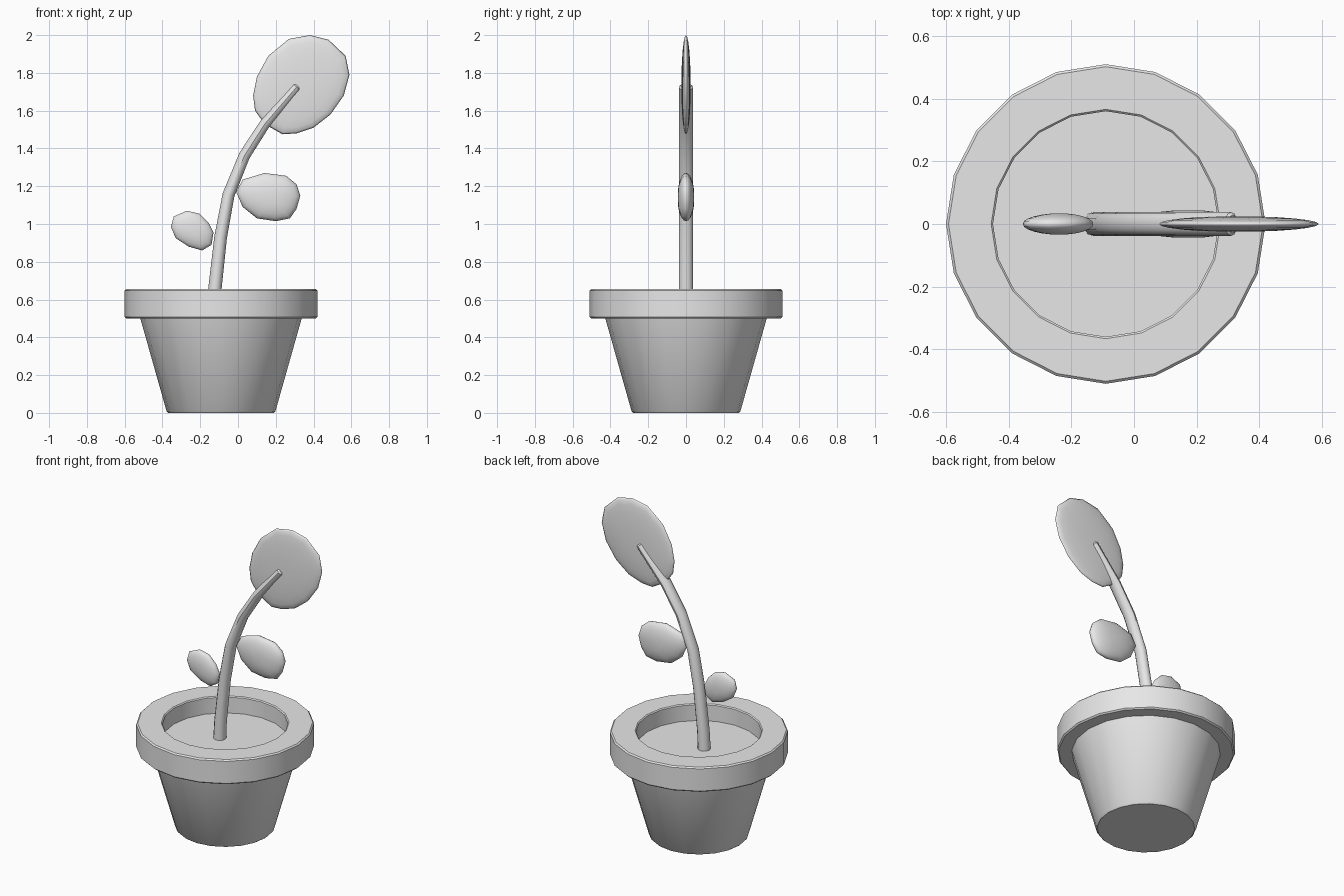
import bpy, bmesh
from math import sin, cos, pi, radians
from mathutils import Vector

cube = bpy.data.objects.get("Cube")
if cube:
    bpy.data.objects.remove(cube, do_unlink=True)

clay = bpy.data.materials.new("plain grey")
clay.use_nodes = True
clay.diffuse_color = (0.8, 0.8, 0.8, 1)
clay.node_tree.nodes["Principled BSDF"].inputs["Base Color"].default_value = clay.diffuse_color

POT_X = -0.09
SIDES = 20


def finish(name, bm, sharp_angle=35):
    """Clean up normals, smooth faces, keep hard edges and link the object."""
    bmesh.ops.recalc_face_normals(bm, faces=bm.faces)
    for face in bm.faces:
        face.smooth = True
    for edge in bm.edges:
        if edge.is_manifold:
            edge.smooth = edge.calc_face_angle() < radians(sharp_angle)
    mesh = bpy.data.meshes.new(name)
    bm.to_mesh(mesh)
    bm.free()
    mesh.materials.append(clay)
    obj = bpy.data.objects.new(name, mesh)
    bpy.context.collection.objects.link(obj)
    return obj


def loft(name, rings, closed=False, sharp_angle=35):
    """Skin a row of equal-length point rings; cap the ends or join them."""
    bm = bmesh.new()
    loops = [[bm.verts.new(p) for p in ring] for ring in rings]
    pairs = list(zip(loops, loops[1:]))
    if closed:
        pairs.append((loops[-1], loops[0]))
    else:
        bm.faces.new(loops[0])
        bm.faces.new(loops[-1])
    for low, high in pairs:
        for i in range(len(low)):
            j = (i + 1) % len(low)
            bm.faces.new((low[i], low[j], high[j], high[i]))
    return finish(name, bm, sharp_angle)


def lathe(name, profile, closed=False):
    """Turn (radius, height) points around the pot axis."""
    angles = [2 * pi * i / SIDES for i in range(SIDES)]
    rings = [[(POT_X + r * cos(a), r * sin(a), z) for a in angles] for r, z in profile]
    return loft(name, rings, closed)


def leaf(name, outline, thickness, steps=6):
    """Swell a flat outline into a thin lens-shaped leaf."""
    pts = [Vector((x, 0, z)) for x, z in outline]
    centre = sum(pts, Vector()) / len(pts)
    rings = []
    for k in range(1, 2 * steps):
        lat = pi * (k / (2 * steps) - 0.5)
        offset = Vector((0, thickness * sin(lat), 0))
        rings.append([centre + (p - centre) * cos(lat) + offset for p in pts])
    return loft(name, rings, sharp_angle=180)


def stem(name, path, start, end, depth, sides=12):
    """Sweep a tapering oval along a path in the front plane."""
    pts = [Vector((x, 0, z)) for x, z in path]
    rings = []
    for i, p in enumerate(pts):
        tangent = (pts[min(i + 1, len(pts) - 1)] - pts[max(i - 1, 0)]).normalized()
        across = Vector((tangent.z, 0, -tangent.x))
        width = start + (end - start) * i / (len(pts) - 1)
        ring = []
        for s in range(sides):
            a = 2 * pi * s / sides
            ring.append(p + across * width * cos(a) + Vector((0, depth * sin(a), 0)))
        rings.append(ring)
    # softened tip
    tip = pts[-1] + (pts[-1] - pts[-2]).normalized() * 0.008
    rings.append([tip + (v - pts[-1]) * 0.75 for v in rings[-1]])
    return loft(name, rings)


# Pot: tapered body, overhanging rim, sunken soil
lathe("pot_body", [(0.28, 0), (0.288, 0.008), (0.43, 0.51)])
lathe("pot_rim", [(0.36, 0.5), (0.502, 0.5), (0.51, 0.508), (0.51, 0.648),
                  (0.502, 0.656), (0.366, 0.656), (0.36, 0.65)], closed=True)
lathe("soil", [(0.362, 0.52), (0.362, 0.55)])

# Curved stem
stem("stem", [(-0.128, 0.54), (-0.122, 0.66), (-0.092, 0.93), (-0.05, 1.155),
              (0.034, 1.362), (0.142, 1.53), (0.31, 1.725)], 0.037, 0.027, 0.038)

# Leaves
leaf("top_leaf", [(0.38, 2), (0.48, 1.975), (0.57, 1.89), (0.59, 1.79), (0.56, 1.68),
                  (0.49, 1.58), (0.4, 1.51), (0.31, 1.48), (0.235, 1.475), (0.14, 1.53),
                  (0.09, 1.6), (0.08, 1.68), (0.1, 1.78), (0.16, 1.89), (0.27, 1.98)], 0.025)
leaf("middle_leaf", [(-0.01, 1.17), (0.025, 1.235), (0.14, 1.27), (0.255, 1.255),
                     (0.31, 1.21), (0.33, 1.15), (0.31, 1.08), (0.275, 1.03),
                     (0.2, 1.015), (0.1, 1.03), (0.025, 1.09)], 0.045)
leaf("lower_leaf", [(-0.355, 0.985), (-0.34, 1.04), (-0.27, 1.07), (-0.205, 1.055),
                    (-0.155, 1.005), (-0.13, 0.955), (-0.14, 0.89), (-0.19, 0.86),
                    (-0.26, 0.88), (-0.33, 0.925)], 0.034)
